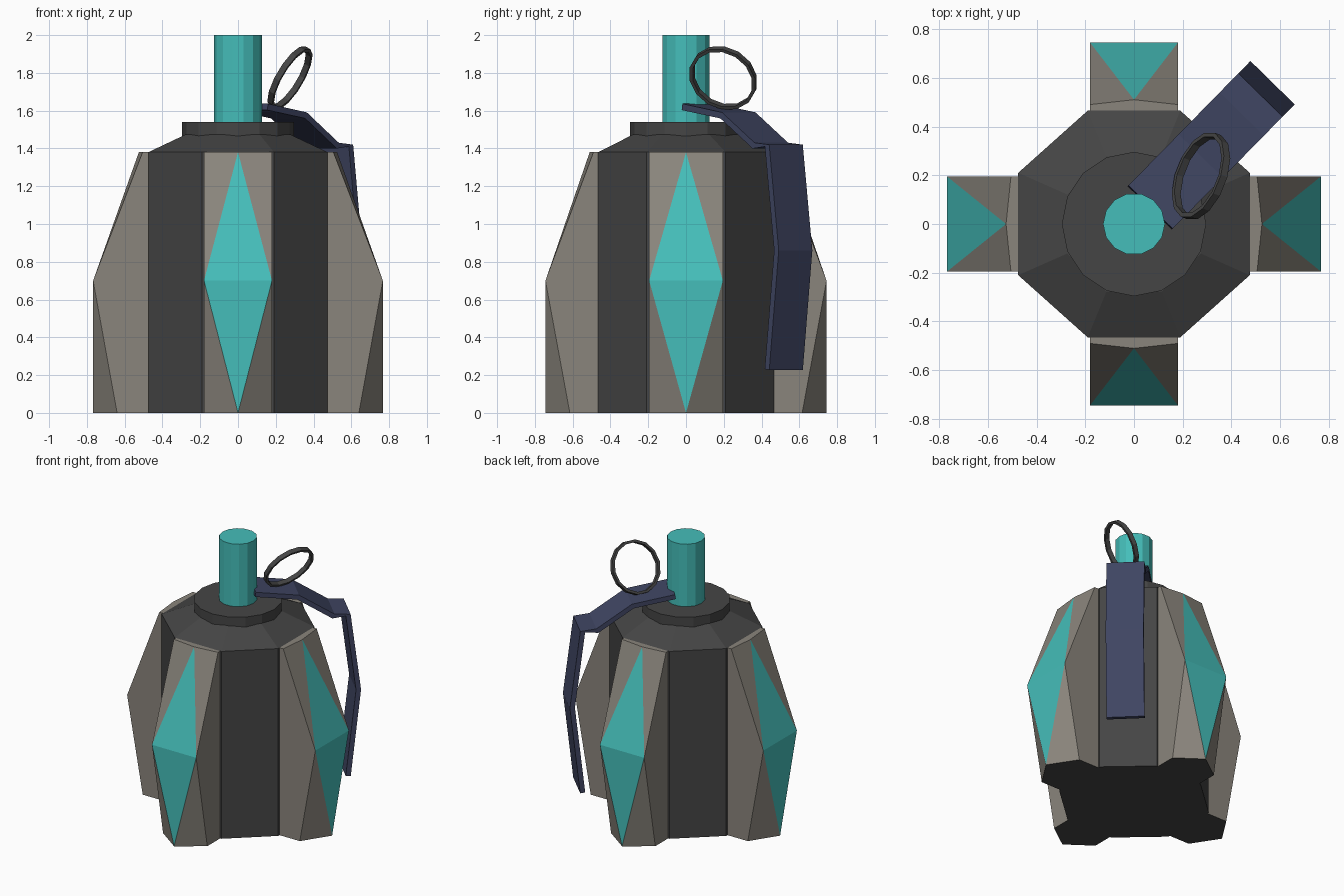
import bpy, bmesh, math
from mathutils import Vector, Matrix

if "Cube" in bpy.data.objects:
    bpy.data.objects.remove(bpy.data.objects["Cube"])


def material(name, hexcode):
    m = bpy.data.materials.new(name)
    rgb = [int(hexcode[i:i + 2], 16) / 255 for i in (0, 2, 4)]
    m.diffuse_color = [c / 12.92 if c <= 0.04045 else ((c + 0.055) / 1.055) ** 2.4 for c in rgb] + [1]
    m.use_nodes = True
    m.node_tree.nodes["Principled BSDF"].inputs["Base Color"].default_value = m.diffuse_color
    return m


TEAL = material("teal", "45BEBA")
GREY = material("warm grey", "8A857C")
DARK = material("charcoal", "454545")
NAVY = material("navy", "3F4562")


def build(name, verts, faces, mats, slots=None):
    me = bpy.data.meshes.new(name)
    me.from_pydata([tuple(v) for v in verts], [], faces)
    for m in mats:
        me.materials.append(m)
    if slots:
        for p, s in zip(me.polygons, slots):
            p.material_index = s
    bm = bmesh.new()
    bm.from_mesh(me)
    bmesh.ops.recalc_face_normals(bm, faces=bm.faces)
    bm.to_mesh(me)
    bm.free()
    ob = bpy.data.objects.new(name, me)
    bpy.context.collection.objects.link(ob)
    return ob


def loft(name, rings, mat, closed=False):
    """Skin a list of equal-length vertex rings; cap the ends or close the loop."""
    n = len(rings[0])
    verts = [v for r in rings for v in r]
    faces = []
    for k in range(len(rings) if closed else len(rings) - 1):
        a, b = k * n, (k + 1) % len(rings) * n
        faces += [(a + i, a + (i + 1) % n, b + (i + 1) % n, b + i) for i in range(n)]
    if not closed:
        faces += [tuple(range(n)), tuple(range(len(verts) - n, len(verts)))]
    return build(name, verts, faces, [mat])


def circle(r, z, n):
    return [(r * math.cos(math.tau * i / n), r * math.sin(math.tau * i / n), z) for i in range(n)]


# Octagonal body with sloped shoulder
octagon = [(.475, -.21), (.475, .21), (.19, .465), (-.19, .465),
           (-.475, .21), (-.475, -.21), (-.19, -.465), (.19, -.465)]
shoulder = [(*(Vector(p).normalized() * .3), 1.475) for p in octagon]
loft("body", [[(x, y, 0) for x, y in octagon],
              [(x, y, 1.38) for x, y in octagon], shoulder], DARK)

# Collar and fuse tube
loft("collar", [circle(.296, 1.46, 16), circle(.296, 1.54, 16)], DARK)
loft("fuse_tube", [circle(.127, 1.5, 14), circle(.127, 2.0, 14)], TEAL)


# Faceted fins with teal diamonds
def fin(name, angle, half, out, tip, shoulder_r, foot, inner):
    verts = [(out, 0, 0), (tip, 0, 1.38)]
    for s in (-1, 1):
        y = s * half
        verts += [(inner, y, 0), (foot, y, 0), (out, y, .7), (shoulder_r, y, 1.38), (inner, y, 1.38)]
    faces = [(0, 9, 4), (1, 4, 9)]                      # diamond
    for k in (2, 7):
        faces += [(k, k + 1, k + 2, k + 3, k + 4),      # side wall
                  (0, k + 2, k + 1), (1, k + 3, k + 2)]  # corner facets
    faces += [(6, 5, 1, 10, 11), (2, 6, 11, 7), (2, 3, 0, 8, 7)]
    rot = Matrix.Rotation(angle, 3, 'Z')
    build(name, [rot @ Vector(v) for v in verts], faces, [GREY, TEAL, DARK],
          [1, 1] + [0] * 8 + [2])


wide = (.195, .767, .525, .505, .64, .455)
narrow = (.18, .744, .51, .49, .615, .45)
for i, side in enumerate(("right", "back", "left", "front")):
    fin(side + "_fin", i * math.pi / 2, *(narrow if i % 2 else wide))

# Bent safety lever hanging over the back right corner
path = [(.095, 1.62), (.385, 1.575), (.625, 1.415), (.725, 1.415), (.795, .86), (.725, .23)]
out_dir = Vector((.7, .714, 0)).normalized()
side_dir = Vector((out_dir.y, -out_dir.x, 0))
sections = []
for i, p in enumerate(path):
    a, b = Vector(path[max(i - 1, 0)]), Vector(path[min(i + 1, len(path) - 1)])
    t = (b - a).normalized()
    nrm = Vector((-t.y, t.x)) * .017
    ring = []
    for s, w in ((1, -1), (1, 1), (-1, 1), (-1, -1)):
        q = Vector(p) + nrm * s
        ring.append(out_dir * q.x + side_dir * (.127 * w) + Vector((0, 0, q.y)))
    sections.append(ring)
loft("safety_lever", sections, NAVY)

# Tilted pull ring, a thin flat band
u = Vector((.095, 0, .16)).normalized()
v = Vector((.05, .178, -.03)).normalized()
n = u.cross(v).normalized()
center = Vector((.275, .197, 1.773))
bands = []
for i in range(14):
    a = math.tau * i / 14
    d = u * math.cos(a) + v * math.sin(a)
    bands.append([center + d * r + n * h for r, h in
                  ((.186, -.016), (.186, .016), (.168, .016), (.168, -.016))])
loft("pull_ring", bands, DARK, closed=True)
